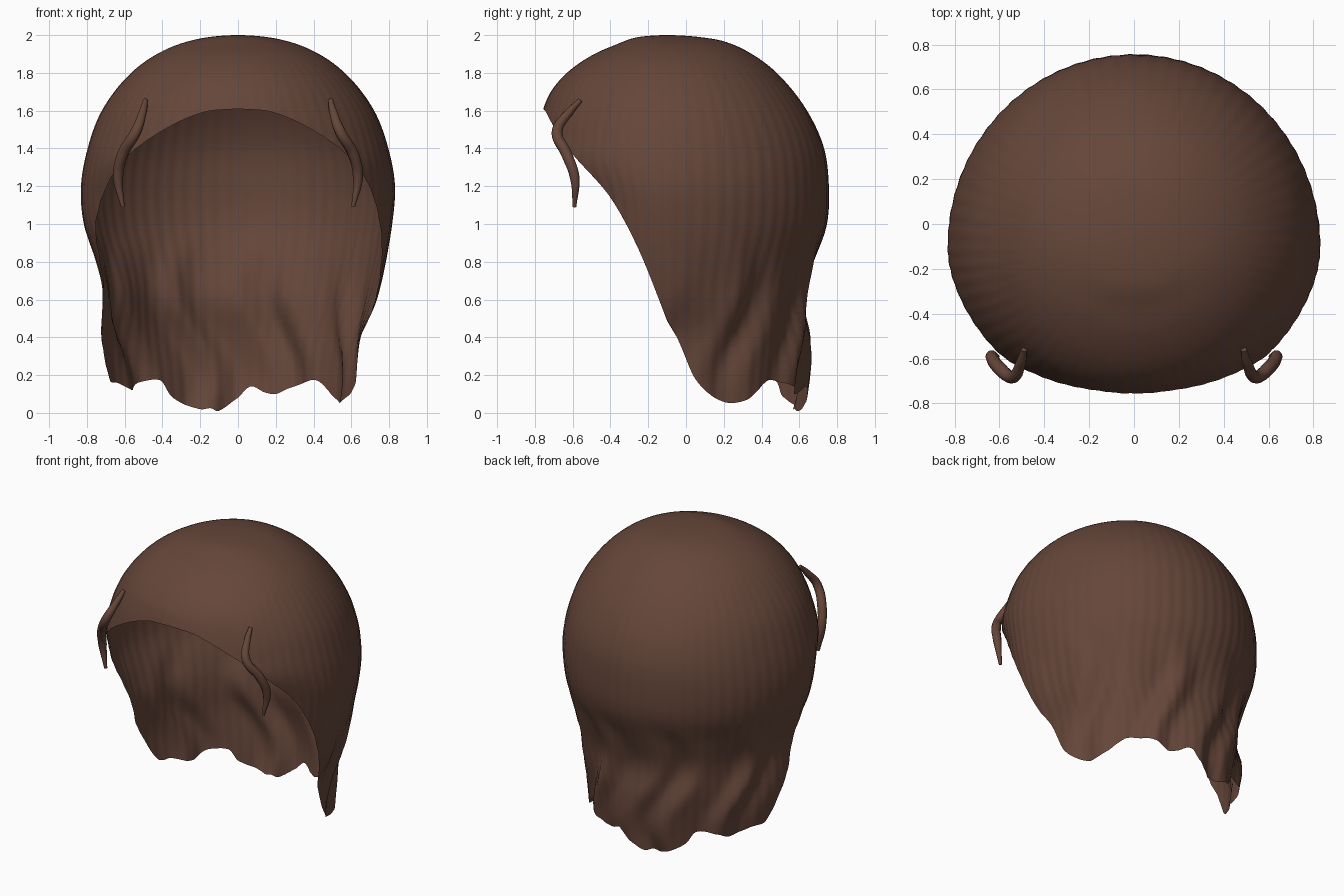
import bpy, bmesh, math

if "Cube" in bpy.data.objects:
    bpy.data.objects.remove(bpy.data.objects["Cube"])

brown = bpy.data.materials.new("chestnut brown")
brown.diffuse_color = (0.13, 0.061, 0.041, 1)
brown.use_nodes = True
brown.node_tree.nodes["Principled BSDF"].inputs["Base Color"].default_value = brown.diffuse_color


def smooth(table, x):
    """Smooth interpolation through sorted (x, value) points."""
    n = len(table)
    if x <= table[0][0]:
        return table[0][1]
    if x >= table[-1][0]:
        return table[-1][1]
    i = next(k for k in range(n - 1) if table[k + 1][0] >= x)

    def slope(k):
        a, b = table[max(k - 1, 0)], table[min(k + 1, n - 1)]
        return (b[1] - a[1]) / (b[0] - a[0])
    (x0, v0), (x1, v1) = table[i], table[i + 1]
    h = x1 - x0
    t = (x - x0) / h
    return ((2*t**3 - 3*t*t + 1) * v0 + (t**3 - 2*t*t + t) * h * slope(i)
            + (3*t*t - 2*t**3) * v1 + (t**3 - t*t) * h * slope(i + 1))


def by_depth(rows):
    """Turn (height, radius) rows into rows over sqrt(depth below the crown)."""
    return [(0, 0)] + [(math.sqrt(2 - z), r) for z, r in rows]


# Horizontal radii by height: both sides, front and back
TOP = [(1.98, .21), (1.92, .39), (1.8, .565), (1.6, .72), (1.4, .795), (1.2, .83), (1.0, .815)]
RIGHT = by_depth(TOP + [(.8, .78), (.6, .73), (.4, .655), (.2, .63), (0, .62)])
LEFT = by_depth(TOP + [(.8, .75), (.65, .715), (.4, .72), (.2, .695), (0, .66)])
FRONT = by_depth([(1.99, .15), (1.95, .27), (1.9, .385), (1.8, .53), (1.7, .615), (1.61, .655),
                  (1.48, .69), (1.33, .71), (1.14, .60), (.9, .54), (.5, .47), (0, .45)])
BACK = by_depth([(1.99, .17), (1.97, .29), (1.88, .48), (1.8, .58), (1.6, .74), (1.4, .83),
                 (1.2, .855), (1.0, .845), (.8, .78), (.6, .73), (.4, .745), (.2, .74), (0, .71)])

# Lower edge height by angle away from the face, for each side
FACE = [(0, 1.61), (15, 1.59), (32, 1.49), (49, 1.33), (60, 1.14), (72, .9), (84, .62), (94, .4)]
HEM_R = FACE + [(102, .17), (115, .06), (125, .07), (137, .17), (146, .16), (155, .13),
                (161, .10), (167, .11), (174, .14), (180, .08)]
HEM_L = FACE + [(104, .18), (112, .16), (124, .12), (132, .16), (143, .17), (148, .09),
                (162, .02), (167, .025), (171, .01), (180, .08)]
CENTRE_Y = -0.1


def hair_point(angle, z):
    a = math.radians(angle)
    s = math.sqrt(max(0, 2 - z))
    side = smooth(RIGHT if angle >= 0 else LEFT, s)
    depth = smooth(FRONT if abs(angle) < 90 else BACK, s)
    # Fine combed streaks everywhere, broad wavy folds towards the ends
    k = 1 + .002 * math.sin(64 * a) * min(1, s)
    low = min(1, max(0, (1.0 - z) / .5))
    low = low * low * (3 - 2 * low) * min(1, max(0, (abs(angle) - 85) / 30))
    drift = .16 * math.sin(6 * z + .6)
    k += low * (.026 * math.sin(14 * (a + drift)) + .008 * math.sin(23 * (a + drift)))
    return (side * math.sin(a) * k, CENTRE_Y - depth * math.cos(a) * k, z)


# Hair cap: columns combed from the crown down to the wavy edge
COLS, RINGS = 320, 80
bm = bmesh.new()
crown = bm.verts.new((0, CENTRE_Y, 2))
grid = []
for c in range(COLS):
    angle = -180 + 360 * c / COLS
    hem = smooth(HEM_R if angle >= 0 else HEM_L, abs(angle))
    grid.append([bm.verts.new(hair_point(angle, 2 - (2 - hem) * (r / RINGS) ** 2))
                 for r in range(1, RINGS + 1)])
for c in range(COLS):
    a, b = grid[c], grid[(c + 1) % COLS]
    bm.faces.new((crown, a[0], b[0]))
    for r in range(RINGS - 1):
        bm.faces.new((a[r], a[r + 1], b[r + 1], b[r]))
mesh = bpy.data.meshes.new("hair_cap")
bm.to_mesh(mesh)
bm.free()
mesh.materials.append(brown)
mesh.polygons.foreach_set("use_smooth", [True] * len(mesh.polygons))
bpy.context.collection.objects.link(bpy.data.objects.new("hair_cap", mesh))

# Loose tapered strands beside the face, mirrored
STRAND = [(.49, -.56, 1.655, .013), (.505, -.62, 1.59, .022), (.54, -.682, 1.49, .029),
          (.61, -.632, 1.37, .030), (.635, -.59, 1.25, .027), (.61, -.59, 1.09, .010)]
for name, sx in (("right_strand", 1), ("left_strand", -1)):
    curve = bpy.data.curves.new(name, "CURVE")
    curve.dimensions = "3D"
    curve.bevel_depth = 1
    curve.bevel_resolution = 3
    curve.resolution_u = 8
    curve.use_fill_caps = True
    spline = curve.splines.new("BEZIER")
    spline.bezier_points.add(len(STRAND) - 1)
    for p, (x, y, z, r) in zip(spline.bezier_points, STRAND):
        p.co = (sx * x, y, z)
        p.radius = r
        p.handle_left_type = p.handle_right_type = "AUTO"
    curve.materials.append(brown)
    bpy.context.collection.objects.link(bpy.data.objects.new(name, curve))
